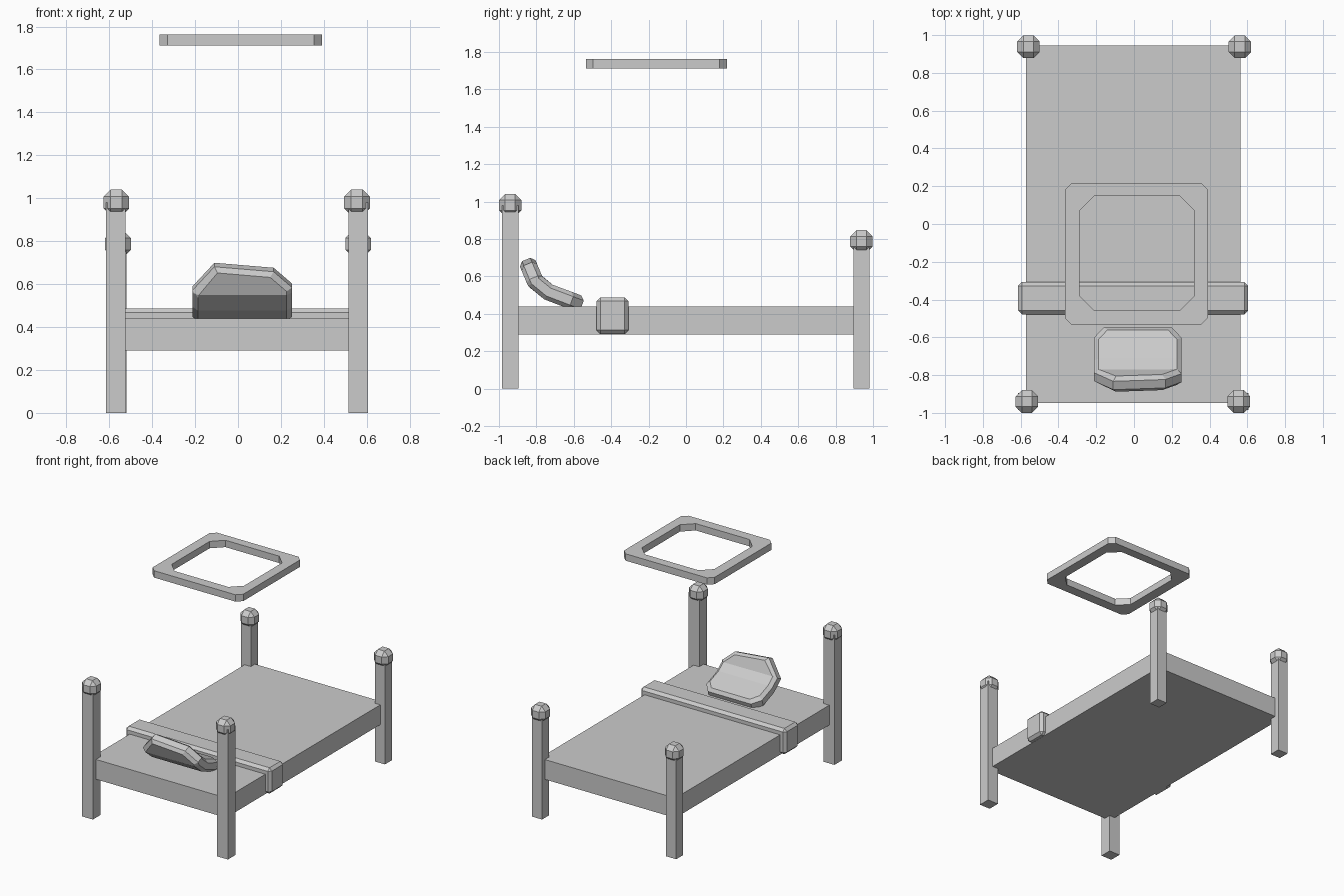
import bpy, bmesh
from mathutils import Vector

if "Cube" in bpy.data.objects:
    bpy.data.objects.remove(bpy.data.objects["Cube"])


def finish(bm, name):
    bmesh.ops.recalc_face_normals(bm, faces=bm.faces)
    mesh = bpy.data.meshes.new(name)
    bm.to_mesh(mesh)
    bm.free()
    obj = bpy.data.objects.new(name, mesh)
    bpy.context.collection.objects.link(obj)
    return obj


def box(name, lo, hi, chamfer=0.0):
    bm = bmesh.new()
    bmesh.ops.create_cube(bm, size=1)
    lo, hi = Vector(lo), Vector(hi)
    for v in bm.verts:
        v.co = (lo + hi) / 2 + v.co * (hi - lo)
    if chamfer:
        bmesh.ops.bevel(bm, geom=bm.edges[:], offset=chamfer, segments=1,
                        affect='EDGES', profile=0.5)
    return finish(bm, name)


def bridge(bm, a, b):
    n = len(a)
    for i in range(n):
        bm.faces.new((a[i], a[(i + 1) % n], b[(i + 1) % n], b[i]))


def octagon(x0, x1, y0, y1, c):
    return [(x0 + c, y0), (x1 - c, y0), (x1, y0 + c), (x1, y1 - c),
            (x1 - c, y1), (x0 + c, y1), (x0, y1 - c), (x0, y0 + c)]


# mattress slab and the folded band across it
box("mattress", (-0.572, -0.947, 0.29), (0.563, 0.945, 0.44))
box("blanket_fold", (-0.614, -0.478, 0.292), (0.604, -0.308, 0.487), 0.02)

# corner posts with chamfered knobs
for name, px, kx, y, kz, w in (
        ("front_left", -0.570, -0.567, -0.940, 0.980, 0.045),
        ("front_right", 0.560, 0.554, -0.940, 0.980, 0.045),
        ("back_left", -0.562, -0.559, 0.938, 0.787, 0.042),
        ("back_right", 0.560, 0.560, 0.938, 0.787, 0.042)):
    box(name + "_post", (px - w, y - w, 0), (px + w, y + w, kz))
    r = 0.06
    box(name + "_knob", (kx - r, y - r, kz - r), (kx + r, y + r, kz + r), 0.033)

# floating ring above the bed
bm = bmesh.new()
outer = octagon(-0.366, 0.392, -0.535, 0.218, 0.038)
inner = octagon(-0.288, 0.318, -0.459, 0.150, 0.078)
loops = [[bm.verts.new((x, y, z)) for x, y in poly]
         for poly, z in ((outer, 1.711), (outer, 1.763), (inner, 1.763), (inner, 1.711))]
for i in range(4):
    bridge(bm, loops[i], loops[(i + 1) % 4])
finish(bm, "floating_ring")

# pillow: chamfered uneven octagon slab, bent along a side profile
outline = [(-0.11, 0.0), (0.166, 0.025), (0.252, 0.105), (0.252, 0.35),
           (0.20, 0.41), (-0.16, 0.41), (-0.213, 0.35), (-0.213, 0.12)]
path = [Vector(p) for p in ((-0.855, 0.69), (-0.807, 0.575), (-0.735, 0.516), (-0.555, 0.448))]
bm = bmesh.new()
loops = [[bm.verts.new((0.02 + (u - 0.02) * k, 0.205 + (s - 0.205) * k, t)) for u, s in outline]
         for k, t in ((0.89, -0.045), (1, -0.024), (1, 0.024), (0.89, 0.045))]
for a, b in zip(loops, loops[1:]):
    bridge(bm, a, b)
bm.faces.new(loops[0])
bm.faces.new(loops[-1])
dirs = [(b - a).normalized() for a, b in zip(path, path[1:])]
lens = [(b - a).length for a, b in zip(path, path[1:])]
starts = [0, lens[0], lens[0] + lens[1]]
for s in starts[1:]:
    bmesh.ops.bisect_plane(bm, geom=bm.verts[:] + bm.edges[:] + bm.faces[:],
                           plane_co=(0, s, 0), plane_no=(0, 1, 0))
for v in bm.verts:
    u, s, t = v.co
    i = max(k for k in range(3) if k == 0 or s >= starts[k] - 1e-4)
    d = dirs[i]
    if i and abs(s - starts[i]) < 1e-3:
        d = (dirs[i - 1] + dirs[i]).normalized()
    p = path[i] + dirs[i] * (s - starts[i]) + Vector((-d.y, d.x)) * t
    v.co = (u, p.x, p.y)
finish(bm, "pillow")
